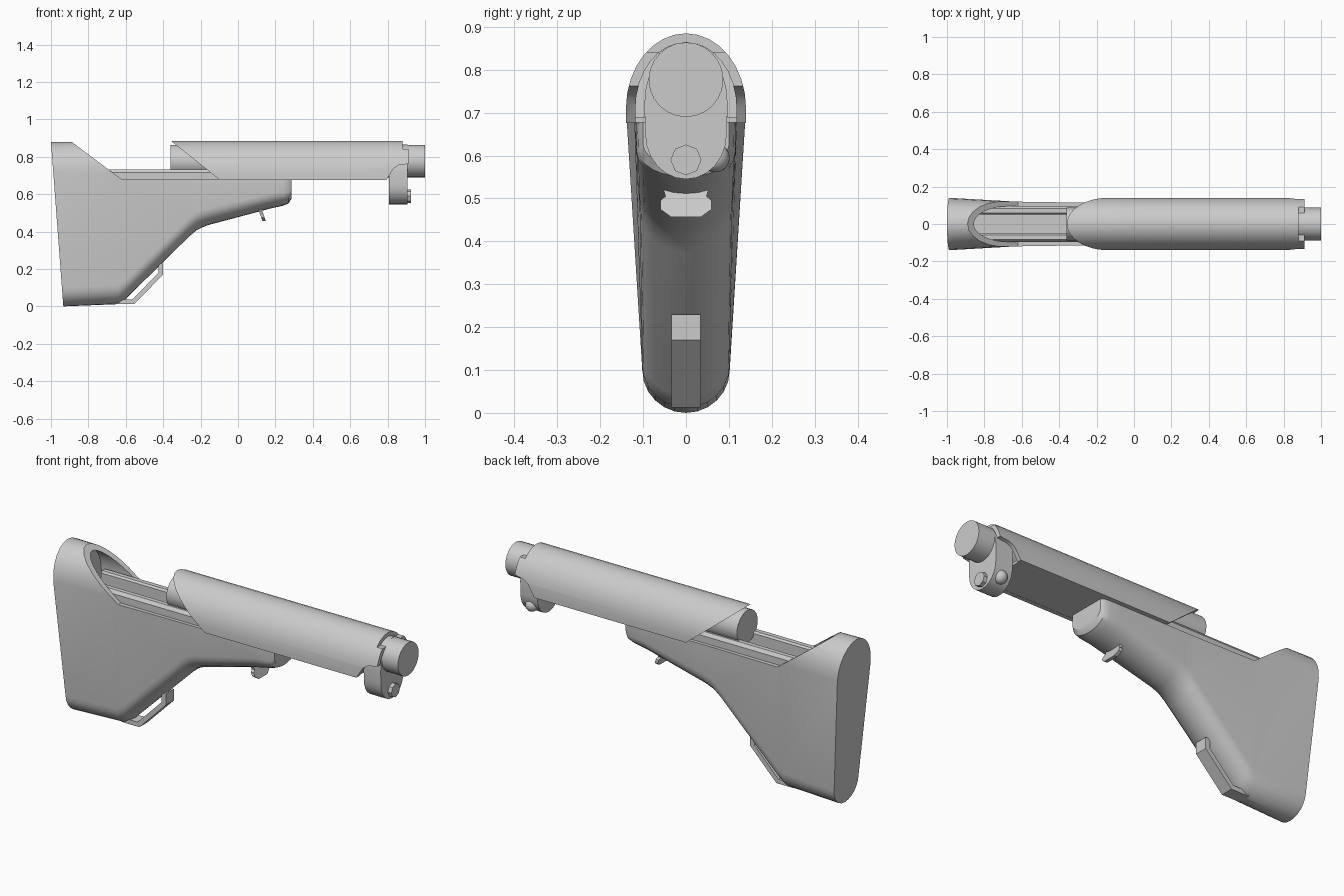
import bpy, bmesh, math
from mathutils import Vector

cube = bpy.data.objects.get("Cube")
if cube:
    bpy.data.objects.remove(cube)

grey = bpy.data.materials.new("matte grey")
grey.use_nodes = True
COLOUR = (0.6, 0.6, 0.6, 1)
grey.diffuse_color = COLOUR
grey.node_tree.nodes["Principled BSDF"].inputs["Base Color"].default_value = COLOUR


def loft(name, rings):
    """Skin a list of closed rings with equal point counts and cap both ends."""
    bm = bmesh.new()
    loops = [[bm.verts.new(p) for p in ring] for ring in rings]
    count = len(rings[0])
    for a, b in zip(loops, loops[1:]):
        for i in range(count):
            j = (i + 1) % count
            bm.faces.new((a[i], a[j], b[j], b[i]))
    bm.faces.new(loops[0])
    bm.faces.new(loops[-1])
    bmesh.ops.recalc_face_normals(bm, faces=bm.faces)
    mesh = bpy.data.meshes.new(name)
    bm.to_mesh(mesh)
    bm.free()
    mesh.materials.append(grey)
    obj = bpy.data.objects.new(name, mesh)
    bpy.context.collection.objects.link(obj)
    return obj


def along_x(name, yz, x0, x1):
    return loft(name, [[(x, y, z) for y, z in yz] for x in (x0, x1)])


def along_y(name, xz, half):
    return loft(name, [[(x, y, z) for x, z in xz] for y in (-half, half)])


def select(obj):
    bpy.ops.object.select_all(action="DESELECT")
    obj.select_set(True)
    bpy.context.view_layer.objects.active = obj


def boolean(obj, cutter, operation):
    cutter.hide_render = True
    mod = obj.modifiers.new("cut", "BOOLEAN")
    mod.operation, mod.solver, mod.object = operation, "EXACT", cutter
    select(obj)
    bpy.ops.object.modifier_apply(modifier=mod.name)
    bpy.data.objects.remove(cutter)


def smooth(obj, angle=32):
    select(obj)
    bpy.ops.object.shade_smooth_by_angle(angle=math.radians(angle))


def arc(w, h, z, start, end, n=12):
    """Points of an elliptical arc in the y-z plane, angles in degrees."""
    angles = [math.radians(start + (end - start) * i / n) for i in range(n + 1)]
    return [(w * math.cos(a), z + h * math.sin(a)) for a in angles]


def arch(w, top, spring, foot):
    """Round-topped doorway shape."""
    return [(w, foot)] + arc(w, top - spring, spring, 0, 180, 16) + [(-w, foot)]


# Stock: rounded sections lofted from the butt to the nose
TOP, SPRING = 0.88, 0.71


def stock_ring(x, bottom, w_top, w_low, rounding, lean=0):
    side = arc(w_top, TOP - SPRING, SPRING, 0, 180)
    yz = side + arc(w_low, rounding, bottom + rounding, 180, 360)
    return [(x + lean * (TOP - z), y, z) for y, z in yz]


stations = [
    (-1.0, 0.0, 0.14, 0.102, 0.1, 0.075),
    (-0.64, 0.012, 0.12, 0.102, 0.1),
    (-0.6, 0.04, 0.12, 0.102, 0.1),
    (-0.26, 0.375, 0.115, 0.108, 0.1),
    (-0.22, 0.408, 0.115, 0.11, 0.1),
    (-0.17, 0.432, 0.115, 0.112, 0.09),
    (0.18, 0.525, 0.115, 0.115, 0.08),
    (0.24, 0.538, 0.115, 0.115, 0.07),
    (0.27, 0.55, 0.112, 0.11, 0.06),
    (0.285, 0.575, 0.1, 0.1, 0.05),
]
stock = loft("stock", [stock_ring(*s) for s in stations])
trim = [(-0.89, 0.95), (-0.89, TOP), (-0.62, 0.678), (0.4, 0.678), (0.4, 0.95)]
boolean(stock, along_y("trim_cutter", trim, 0.3), "DIFFERENCE")
boolean(stock, along_x("cavity_cutter", arch(0.096, 0.855, 0.71, 0.66), -0.87, 0.2), "DIFFERENCE")
smooth(stock)

# Twin slide rails with softened tops
for side, label in ((-1, "right"), (1, "left")):
    rail = [(0.052, 0.655), (0.052, 0.722), (0.06, 0.732), (0.084, 0.732), (0.097, 0.715), (0.097, 0.655)]
    along_x(label + "_rail", [(side * y, z) for y, z in rail], -0.84, 0.2)

# Handguard: arched shell trimmed to a slanted rear and a stepped front
outer = arch(0.14, 0.885, 0.71, 0.676)
inner = arch(0.118, 0.864, 0.71, 0.676)
handguard = along_x("handguard", outer + inner[::-1], -0.5, 1)
outline = [(-0.36, 0.886), (0.88, 0.886), (0.88, 0.842), (0.912, 0.842), (0.912, 0.762),
           (0.86, 0.755), (0.83, 0.735), (0.79, 0.67), (-0.09, 0.67)]
boolean(handguard, along_y("outline_cutter", outline, 0.3), "INTERSECT")
smooth(handguard)
underside = [(-0.125, 0.677), (0.125, 0.677), (0.125, 0.69), (-0.125, 0.69)]
along_x("handguard_underside", underside, -0.09, 0.79)

# Barrel
smooth(along_x("barrel", arc(0.087, 0.087, 0.777, 0, 345, 23), -0.36, 1.0))

# Front bracket with its pin and side knob
bracket = arc(0.097, 0.145, 0.72, 0, 180) + arc(0.095, 0.105, 0.65, 180, 360)
smooth(along_x("front_bracket", bracket, 0.806, 0.906))
along_x("bracket_pin", arc(0.036, 0.036, 0.59, 0, 315, 7), 0.89, 0.926)
bpy.ops.mesh.primitive_uv_sphere_add(segments=16, ring_count=10, radius=0.034, location=(0.856, 0.068, 0.595))
knob = bpy.context.object
knob.name = "bracket_knob"
knob.data.materials.append(grey)
smooth(knob)

# Trigger: curved-bottom plate, raked forward
half = [(0.052, 0.52), (0.048, 0.505), (0.06, 0.495), (0.06, 0.475), (0.035, 0.457)]
plate = half + [(-y, z) for y, z in reversed(half)]
loft("trigger", [[(x + 0.35 * (0.51 - z), y, z) for y, z in plate] for x in (0.112, 0.13)])

# Sling loop: bent strap under the stock
strap = [(-0.66, 0.012), (-0.555, 0.012), (-0.4, 0.17), (-0.4, 0.23), (-0.425, 0.23),
         (-0.425, 0.18), (-0.566, 0.036), (-0.66, 0.036)]
along_y("sling_loop", strap, 0.034)
